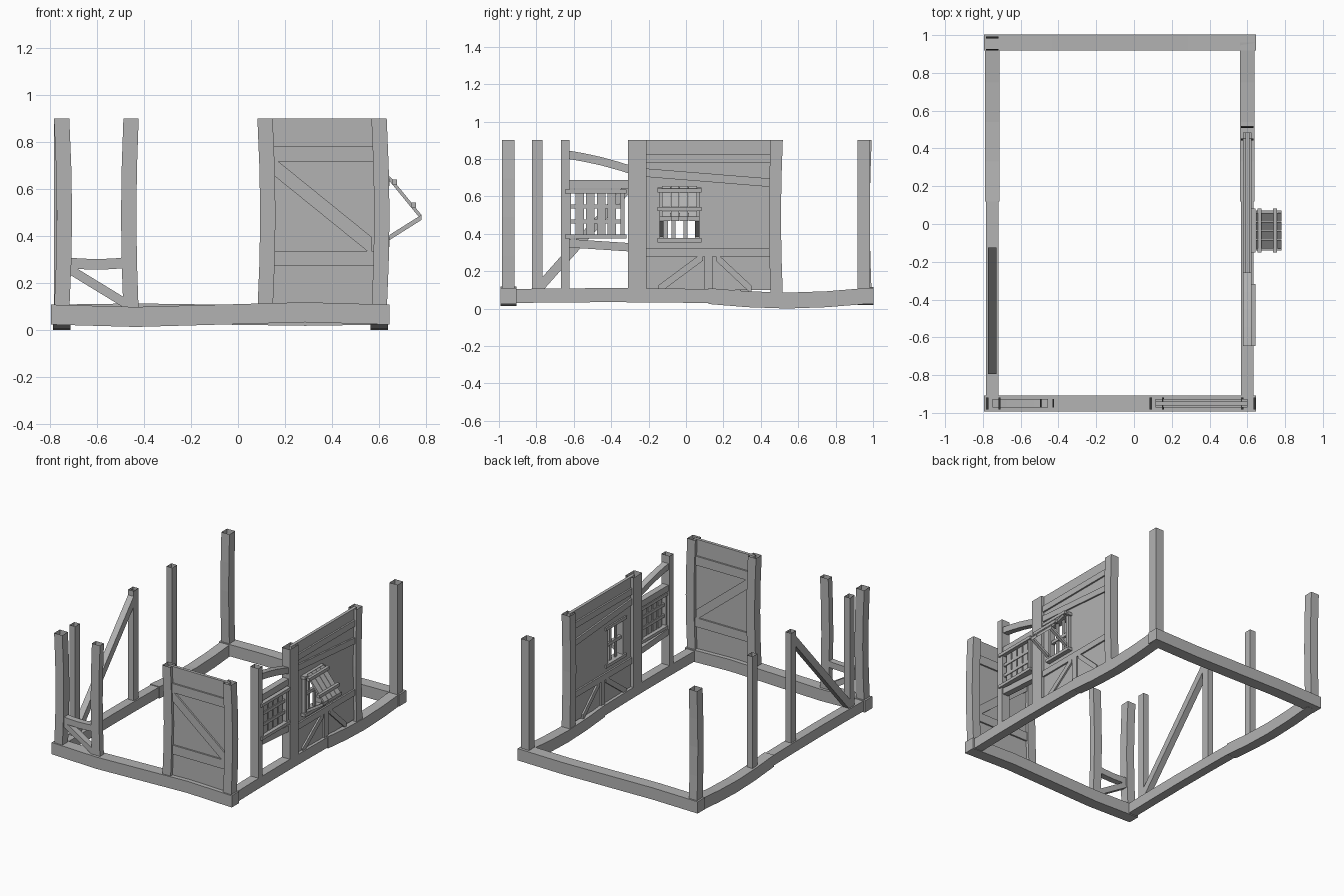
import bpy
import bmesh
from math import sin, pi
from mathutils import Vector

cube = bpy.data.objects.get("Cube")
if cube:
    bpy.data.objects.remove(cube, do_unlink=True)

wood = bpy.data.materials.new("weathered_grey")
wood.use_nodes = True
wood.diffuse_color = (0.45, 0.45, 0.45, 1)
wood.node_tree.nodes["Principled BSDF"].inputs["Base Color"].default_value = wood.diffuse_color

# Each wall is the axis it faces and its position on that axis
FRONT, BACK = ("y", -0.95), ("y", 0.96)
LEFT, RIGHT = ("x", -0.75), ("x", 0.6)
SILL_TOP, TOP = 0.1, 0.9
POST, RAIL, PLATE = 0.065, 0.045, 0.022
STEPS = 4


def timber(name, wall, start, end, width=RAIL, depth=RAIL, bow=0, waves=1, upright=False, out=0):
    """Rectangular timber between two (along, up) points of a wall, bent by a sine.
    Uprights are cut level and hollow-ended; the others are cut plumb and closed."""
    axis, position = wall
    start, end = Vector(start), Vector(end)
    across = Vector((1, 0)) if upright else Vector((0, 1))
    bm = bmesh.new()
    rings = []
    for step in range(STEPS + 1):
        t = step / STEPS
        centre = start.lerp(end, t) + across * bow * sin(pi * waves * t)
        ring = []
        for side, face in ((-1, -1), (1, -1), (1, 1), (-1, 1)):
            along, up = centre + across * side * width / 2
            off = position + out + face * depth / 2
            point = (off, along, up) if axis == "x" else (along, off, up)
            ring.append(bm.verts.new(point))
        rings.append(ring)
    for lower, upper in zip(rings, rings[1:]):
        for i in range(len(lower)):
            bm.faces.new((lower[i - 1], lower[i], upper[i], upper[i - 1]))
    if not upright:
        bm.faces.new(rings[0])
        bm.faces.new(rings[-1])
    bmesh.ops.recalc_face_normals(bm, faces=bm.faces)
    mesh = bpy.data.meshes.new(name)
    bm.to_mesh(mesh)
    bm.free()
    mesh.materials.append(wood)
    bpy.context.collection.objects.link(bpy.data.objects.new(name, mesh))


def post(name, wall, along, bow=0, width=POST, depth=POST):
    timber(name, wall, (along, SILL_TOP - PLATE), (along, TOP), width, depth, bow, upright=True)


def level(name, wall, left, right, height, **options):
    timber(name, wall, (left, height), (right, height), **options)


def board(name, wall, left, right, bottom, top, depth=PLATE, out=0):
    level(name, wall, left, right, (bottom + top) / 2, width=top - bottom, depth=depth, out=out)


def window(name, left, right, bottom, top, bars, bar_width, crossbars):
    """Frame on the right wall with evenly spaced bars and crossbars."""
    out = RAIL / 4
    for part, height in (("ledge", bottom), ("lintel", top)):
        level(name + "_" + part, RIGHT, left - PLATE, right + PLATE, height,
              width=PLATE, depth=POST, out=out)
    for edge in (left, right):
        board(name + "_jamb", RIGHT, edge - PLATE / 2, edge + PLATE / 2, bottom, top, RAIL, out)
    for i in range(bars):
        middle = left + (right - left) * (i + 1) / (bars + 1)
        board(name + "_bar", RIGHT, middle - bar_width / 2, middle + bar_width / 2,
              bottom, top, PLATE / 2, out)
    for i in range(crossbars):
        height = bottom + (top - bottom) * (i + 1) / (crossbars + 1)
        level(name + "_crossbar", RIGHT, left, right, height, width=PLATE, depth=PLATE, out=out)


# Wall layout, measured along each wall
left_edge, right_edge = LEFT[1], RIGHT[1]
front_edge, back_edge = FRONT[1], BACK[1]
left_door, right_door = -0.455, 0.115
window_at, middle_at, panel_end = -0.645, -0.26, 0.485
sill_joint = 0.12

# Ground sills, the side ones in two lengths
sill = SILL_TOP * 2 / 3
for name, wall, bow in (("front_sill", FRONT, -0.01), ("back_sill", BACK, 0.005)):
    level(name, wall, left_edge - RAIL, right_edge + RAIL, sill, width=0.085, depth=0.085, bow=bow, waves=2)
for name, wall in (("left_sill", LEFT), ("right_sill", RIGHT)):
    level(name + "_front", wall, front_edge, sill_joint, sill, width=0.075, depth=POST, bow=0.005)
    level(name + "_back", wall, sill_joint, back_edge, sill, width=0.085, depth=0.075, bow=-0.024)

# Corner posts
post("front_left_corner_post", FRONT, left_edge, bow=0.012)
post("front_right_corner_post", FRONT, right_edge, bow=0.012)
post("back_left_corner_post", LEFT, back_edge, bow=-0.01)
post("back_right_corner_post", RIGHT, back_edge - 0.01)

# Front wall, left bay
post("left_door_post", FRONT, left_door, bow=-0.01, depth=RAIL)
level("left_bay_rail", FRONT, left_edge, left_door, 0.29, bow=-0.01)
timber("left_bay_brace", FRONT, (left_edge, 0.28), (left_door, SILL_TOP))

# Front wall, panelled bay
post("right_door_post", FRONT, right_door, bow=0.012)
board("front_panel", FRONT, right_door, right_edge, SILL_TOP, TOP)
for name, height in (("front_lower_rail", 0.305), ("front_upper_rail", 0.75)):
    level(name, FRONT, right_door, right_edge, height, width=POST)
timber("front_panel_brace", FRONT, (right_door + POST / 2, 0.7), (right_edge - POST / 2, 0.36), width=0.075)

# Right wall posts
post("window_post", RIGHT, window_at, width=RAIL)
post("right_middle_post", RIGHT, middle_at, width=0.1)
post("right_end_post", RIGHT, panel_end, bow=-0.01)

# Right wall, shuttered bay
timber("bay_top_rail", RIGHT, (window_at, 0.825), (middle_at, 0.73), bow=0.01)
level("bay_middle_rail", RIGHT, window_at, middle_at, 0.665)
timber("bay_lower_rail", RIGHT, (window_at, 0.35), (middle_at, 0.325))
window("bay_window", -0.625, -0.34, 0.385, 0.625, bars=4, bar_width=RAIL, crossbars=2)

# Right wall panel, pieced around the window opening
opening_start, opening_end, opening_bottom, opening_top = -0.13, 0.06, 0.365, 0.635
board("right_panel_front", RIGHT, middle_at, opening_start, SILL_TOP, TOP)
board("right_panel_back", RIGHT, opening_end, panel_end, SILL_TOP, TOP)
board("right_panel_below", RIGHT, opening_start, opening_end, SILL_TOP, opening_bottom)
board("right_panel_above", RIGHT, opening_start, opening_end, opening_top, TOP)
window("barred_window", opening_start, opening_end, opening_bottom, opening_top,
       bars=2, bar_width=PLATE, crossbars=1)

# Right wall rails and braces
low_rail = 0.3
for name, height in (("right_lower_rail", low_rail), ("right_upper_rail", 0.8)):
    level(name, RIGHT, middle_at, panel_end, height)
timber("right_slanted_rail", RIGHT, (middle_at, 0.73), (panel_end, 0.67))
board("right_short_stud", RIGHT, sill_joint - PLATE, sill_joint + PLATE, SILL_TOP, low_rail, RAIL)
for name, foot, head in (("front", -0.15, 0.09), ("back", 0.35, 0.16)):
    timber("right_brace_" + name, RIGHT, (foot, SILL_TOP), (head, low_rail - PLATE))

# Awning shutter on two props
hinge, lip = Vector((0.645, 0.645)), Vector((0.78, 0.48))
slats = 4
for i in range(slats):
    along = opening_start + (opening_end - opening_start) * (i + 0.5) / slats
    timber("shutter_slat", ("y", along), hinge, lip, width=PLATE, depth=RAIL)
for t in (0.15, 0.75):
    across, height = hinge.lerp(lip, t)
    level("shutter_batten", ("x", across), opening_start - PLATE, opening_end + PLATE,
          height + PLATE / 2, width=PLATE, depth=PLATE)
for along in (opening_start, opening_end):
    timber("shutter_prop", ("y", along), (right_edge + RAIL, 0.395), lip, width=PLATE, depth=PLATE)

# Left wall posts and long brace
brace_foot, brace_head = -0.795, -0.125
for name, along in (("front", brace_foot), ("middle", brace_head), ("back", 0.315)):
    post("left_%s_post" % name, LEFT, along, width=0.055, depth=RAIL)
timber("left_long_brace", LEFT, (brace_foot, SILL_TOP), (brace_head, TOP - RAIL), width=0.075)
